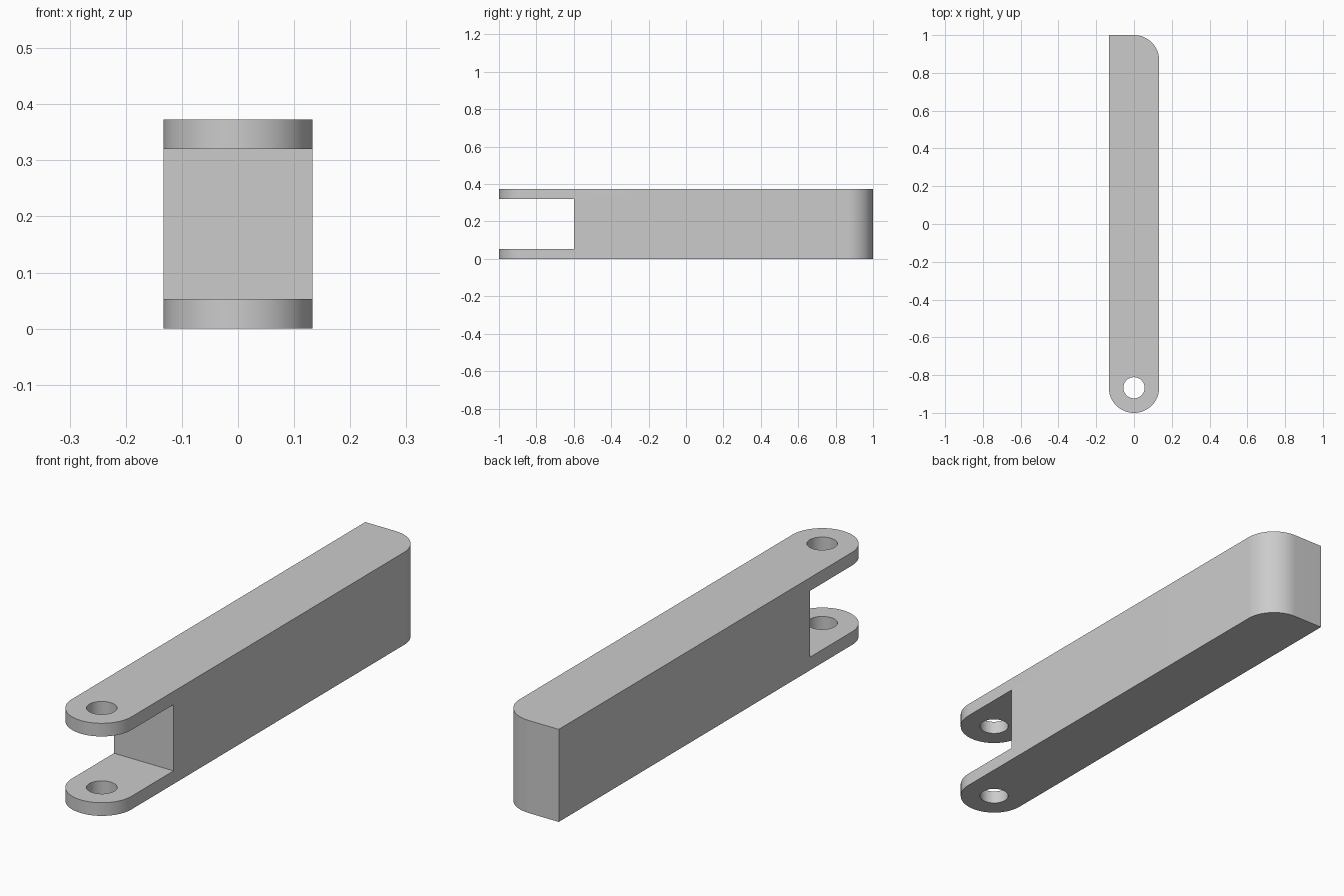
import bpy, bmesh
from math import pi, sin, cos, radians

HALF_W, HEIGHT, ARM_T = 0.133, 0.373, 0.053
HOLE_R, SLOT_Y = 0.056, -0.6
END_Y = 1 - HALF_W  # distance of the rounding centres from the middle

old = bpy.data.objects.get("Cube")
if old:
    bpy.data.objects.remove(old)

# Plain grey for the whole part
grey = bpy.data.materials.new("plain_grey")
grey.use_nodes = True
colour = (0.6, 0.6, 0.6, 1)
grey.diffuse_color = colour
grey.node_tree.nodes["Principled BSDF"].inputs["Base Color"].default_value = colour


def arc(cy, start, end, steps):
    """Points on an arc of the bar's half width, centred at (0, cy)."""
    angles = [start + (end - start) * i / steps for i in range(steps + 1)]
    return [(HALF_W * cos(a), cy + HALF_W * sin(a)) for a in angles]


def extrude_outline(name, outline, height):
    bm = bmesh.new()
    base = bm.faces.new([bm.verts.new((x, y, 0)) for x, y in outline])
    top = bmesh.ops.extrude_face_region(bm, geom=[base])["geom"]
    verts = [v for v in top if isinstance(v, bmesh.types.BMVert)]
    bmesh.ops.translate(bm, verts=verts, vec=(0, 0, height))
    bmesh.ops.recalc_face_normals(bm, faces=bm.faces)
    mesh = bpy.data.meshes.new(name)
    bm.to_mesh(mesh)
    bm.free()
    obj = bpy.data.objects.new(name, mesh)
    bpy.context.collection.objects.link(obj)
    mesh.materials.append(grey)
    return obj


def cut(target, cutter):
    bpy.ops.object.select_all(action='DESELECT')
    bpy.context.view_layer.objects.active = target
    target.select_set(True)
    mod = target.modifiers.new("cut", 'BOOLEAN')
    mod.operation, mod.solver, mod.object = 'DIFFERENCE', 'EXACT', cutter
    bpy.ops.object.modifier_apply(modifier=mod.name)
    bpy.data.objects.remove(cutter)


# Bar: round front end, one rounded rear corner, one square rear corner
outline = arc(-END_Y, -pi, 0, 48) + arc(END_Y, 0, pi / 2, 24) + [(-HALF_W, 1)]
bar = extrude_outline("clevis_bar", outline, HEIGHT)

# Slot between the two fork arms
slot_outline = [(-1, -2), (1, -2), (1, SLOT_Y), (-1, SLOT_Y)]
slot = extrude_outline("slot_cutter", slot_outline, HEIGHT - 2 * ARM_T)
slot.location.z = ARM_T
cut(bar, slot)

# Pin hole through both arms
bpy.ops.mesh.primitive_cylinder_add(vertices=48, radius=HOLE_R, depth=1,
                                    location=(0, -END_Y, HEIGHT / 2))
pin = bpy.context.object
pin.data.materials.append(grey)
cut(bar, pin)

bpy.ops.object.shade_smooth_by_angle(angle=radians(30))
